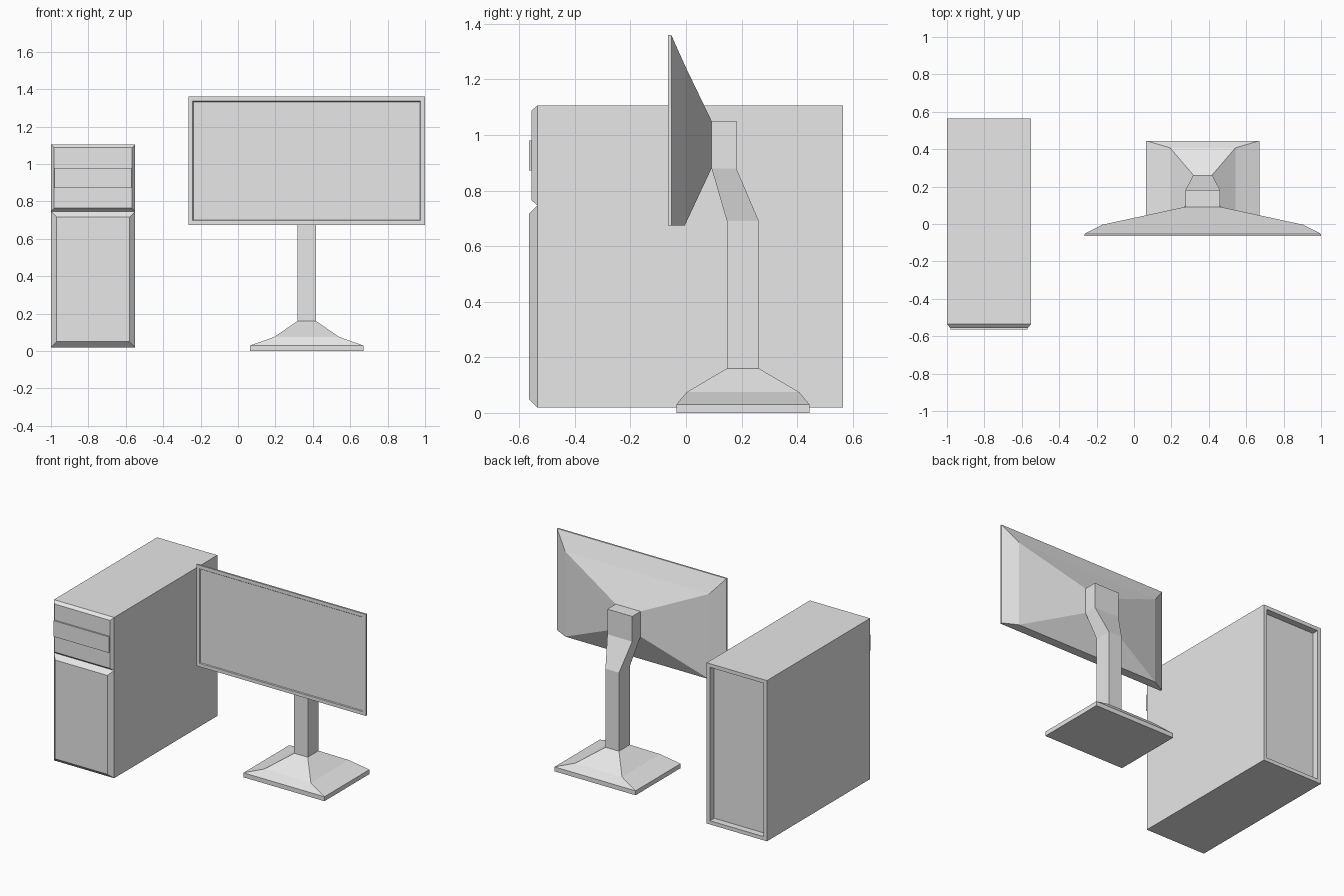
import bpy
import bmesh

if "Cube" in bpy.data.objects:
    bpy.data.objects.remove(bpy.data.objects["Cube"], do_unlink=True)

# Single light grey plastic
GREY = (0.8, 0.8, 0.8, 1)
plastic = bpy.data.materials.new("light grey plastic")
plastic.use_nodes = True
plastic.diffuse_color = GREY
for node in plastic.node_tree.nodes:
    if node.type == "BSDF_PRINCIPLED":
        node.inputs["Base Color"].default_value = GREY


def loft(name, axis, sections):
    """Join rectangles (position, x0, x1, v0, v1) stacked along y or z."""
    bm = bmesh.new()
    rings = []
    for pos, x0, x1, v0, v1 in sections:
        corners = [(x0, v0), (x1, v0), (x1, v1), (x0, v1)]
        if axis == "y":
            points = [(x, pos, v) for x, v in corners]
        else:
            points = [(x, v, pos) for x, v in corners]
        rings.append([bm.verts.new(p) for p in points])
    for a, b in zip(rings, rings[1:]):
        for i in range(4):
            j = (i + 1) % 4
            bm.faces.new((a[i], a[j], b[j], b[i]))
    bm.faces.new(rings[0])
    bm.faces.new(rings[-1])
    bmesh.ops.recalc_face_normals(bm, faces=bm.faces)
    mesh = bpy.data.meshes.new(name)
    bm.to_mesh(mesh)
    bm.free()
    mesh.materials.append(plastic)
    obj = bpy.data.objects.new(name, mesh)
    bpy.context.collection.objects.link(obj)
    return obj


def inset(rect, d):
    x0, x1, v0, v1 = rect
    return (x0 + d, x1 - d, v0 + d, v1 - d)


# Tower case with a recessed back panel
case = (-1.0, -0.55, 0.02, 1.105)
back = inset(case, 0.025)
loft("tower_case", "y", [(-0.535, *case), (0.565, *case),
                         (0.565, *back), (0.52, *back)])

# Bevelled front panels
upper = (-1.0, -0.55, 0.747, 1.105)
loft("upper_front_panel", "y", [(-0.535, *upper), (-0.555, *inset(upper, 0.017))])
lower = (-1.0, -0.55, 0.02, 0.747)
loft("lower_front_panel", "y", [(-0.535, *lower), (-0.565, *inset(lower, 0.03))])

# Drive bay plate
bay = (-0.981, -0.569, 0.872, 0.98)
loft("drive_bay", "y", [(-0.55, *bay), (-0.565, *bay)])

# Monitor: recessed screen, thin rim, two-step tapered back
rim = (-0.265, 1.0, 0.675, 1.36)
screen = inset(rim, 0.023)
loft("monitor", "y", [(-0.06, *inset(screen, 0.004)), (-0.065, *screen),
                      (-0.065, *rim), (-0.053, *rim),
                      (-0.004, -0.17, 0.905, 0.675, 1.25),
                      (0.092, 0.275, 0.46, 0.88, 1.05)])

# Stand foot and bent neck
column = (0.317, 0.418, 0.147, 0.262)
foot = (0.065, 0.67, -0.035, 0.445)
head = (0.275, 0.46, 0.092, 0.181)
loft("stand_foot", "z", [(0, *foot), (0.03, *foot),
                         (0.075, 0.193, 0.542, 0.003, 0.407), (0.16, *column)])
loft("stand_neck", "z", [(0.16, *column), (0.69, *column),
                         (0.88, *head), (1.05, *head)])
